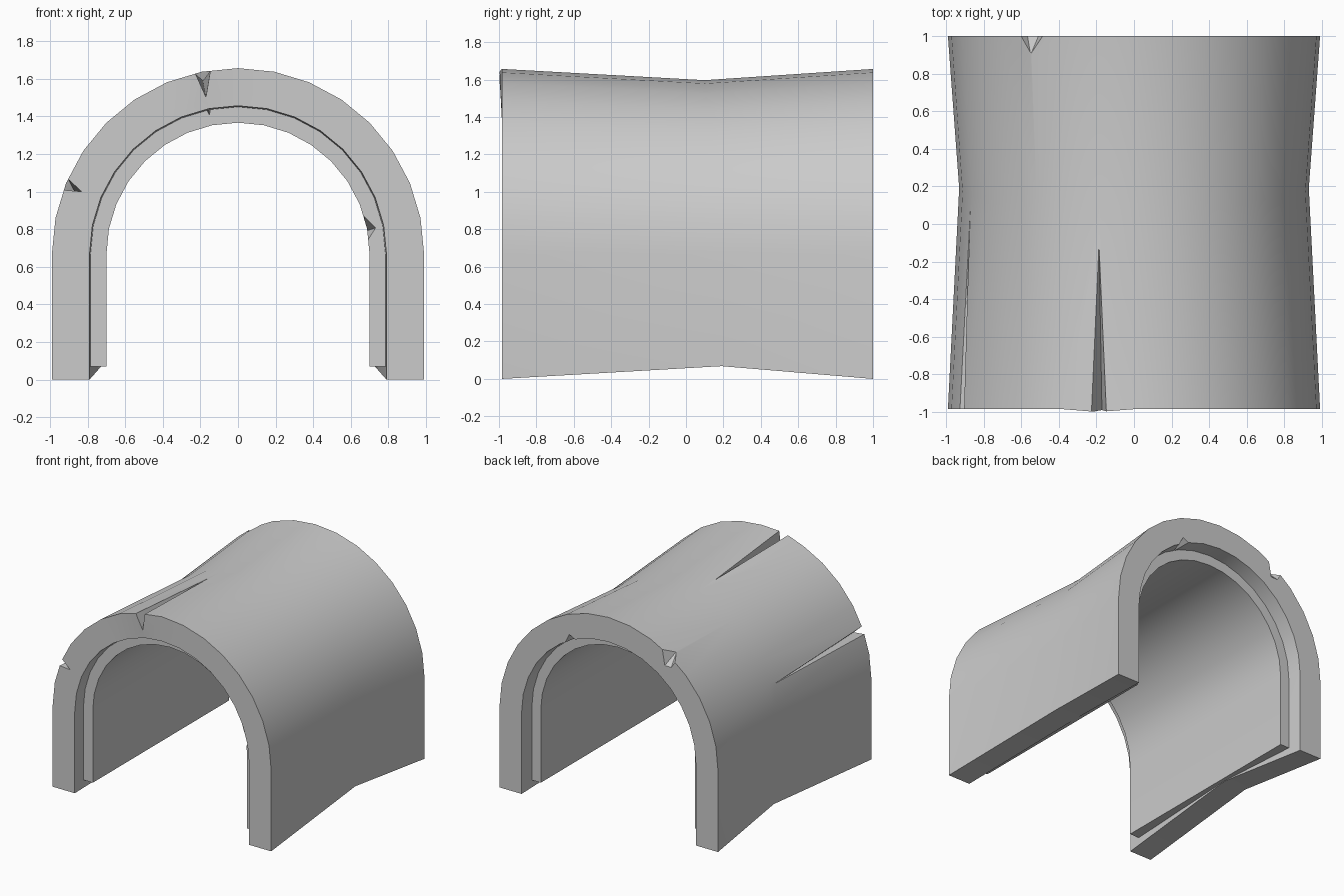
import bpy, bmesh, math

if "Cube" in bpy.data.objects:
    bpy.data.objects.remove(bpy.data.objects["Cube"])

CZ, SEG = 0.667, 16


def arch(r, bottom, y_leg, y_top):
    """U-shaped outline: straight legs and a half circle on top."""
    pts = [(r, y_leg, bottom)]
    for i in range(SEG + 1):
        a = math.pi * i / SEG
        s = math.sin(a)
        pts.append((r * math.cos(a), y_leg + (y_top - y_leg) * s, CZ + r * s))
    return pts + [(-r, y_leg, bottom)]


def vault(name, sections):
    """Sections are (outer radius, inner radius, bottom z, y at legs, y at top)."""
    bm = bmesh.new()
    loops = []
    for ro, ri, b, yl, yt in sections:
        loops.append([[bm.verts.new(p) for p in arch(r, b, yl, yt)] for r in (ro, ri)])
    n = SEG + 3

    def quads(a, b):
        for i in range(n - 1):
            bm.faces.new((a[i], a[i + 1], b[i + 1], b[i]))

    quads(*loops[0])
    quads(*loops[-1])
    for (o1, i1), (o2, i2) in zip(loops, loops[1:]):
        quads(o1, o2)
        quads(i1, i2)
        for k in (0, -1):
            bm.faces.new((o1[k], o2[k], i2[k], i1[k]))
    return finish(bm, name), loops


def finish(bm, name):
    bmesh.ops.recalc_face_normals(bm, faces=bm.faces)
    me = bpy.data.meshes.new(name)
    bm.to_mesh(me)
    bm.free()
    ob = bpy.data.objects.new(name, me)
    bpy.context.collection.objects.link(ob)
    return ob


def chip(target, pts):
    """Cut the convex hull of a few points out of the target."""
    bm = bmesh.new()
    for p in pts:
        bm.verts.new(p)
    bmesh.ops.convex_hull(bm, input=bm.verts)
    cutter = finish(bm, "chip_cutter")
    cutter.hide_render = True
    mod = target.modifiers.new("chip", 'BOOLEAN')
    mod.operation, mod.solver, mod.object = 'DIFFERENCE', 'EXACT', cutter
    bpy.context.view_layer.objects.active = target
    bpy.ops.object.modifier_apply(modifier=mod.name)
    bpy.data.objects.remove(cutter)


# Outer stone vault, pinched in the middle
vault_body, _ = vault("outer_vault", [
    (0.99, 0.79, 0.0, -0.985, -0.985),
    (0.93, 0.73, 0.068, 0.19, 0.10),
    (0.99, 0.79, 0.0, 1.0, 1.0)])
# Slight forward bulge at the crown beside the long crack
for v in vault_body.data.vertices:
    if v.co.y < -0.9 and abs(v.co.x + 0.193) < 0.01 and v.co.z > 1.6:
        v.co.y = -1.0

# Inner lining, set back from both ends
lining, _ = vault("inner_lining", [
    (0.79, 0.70, 0.07, -0.88, -0.88),
    (0.79, 0.70, 0.07, 0.88, 0.88)])

# Long cracks from the front edge
chip(vault_body, [(-0.25, -1.02, 1.68), (-0.14, -1.02, 1.68), (-0.17, -1.02, 1.50), (-0.19, 0.10, 1.61)])
chip(vault_body, [(-0.95, -1.02, 1.11), (-0.99, -1.02, 1.015), (-0.83, -1.02, 1.0), (-0.875, 0.25, 1.0)])
# Chips on the back edge: outer shoulder and inner rim
chip(vault_body, [(-0.66, 1.02, 1.51), (-0.46, 1.02, 1.60), (-0.57, 1.02, 1.38),
                  (-0.50, 1.02, 1.38), (-0.55, 0.90, 1.495)])
chip(vault_body, [(0.42, 1.02, 1.31), (0.24, 1.02, 1.37), (0.36, 1.02, 1.43), (0.34, 0.85, 1.36)])
# Chips on the front rim of the lining
chip(lining, [(0.67, -0.90, 0.88), (0.74, -0.90, 0.81), (0.67, -0.90, 0.70), (0.68, -0.75, 0.79)])
chip(lining, [(-0.175, -0.90, 1.45), (-0.145, -0.90, 1.455), (-0.15, -0.90, 1.40), (-0.16, -0.75, 1.45)])

# Smooth curved faces, keep the cut edges sharp
for ob in (vault_body, lining):
    bpy.ops.object.select_all(action='DESELECT')
    ob.select_set(True)
    bpy.context.view_layer.objects.active = ob
    bpy.ops.object.shade_smooth_by_angle(angle=math.radians(30))
